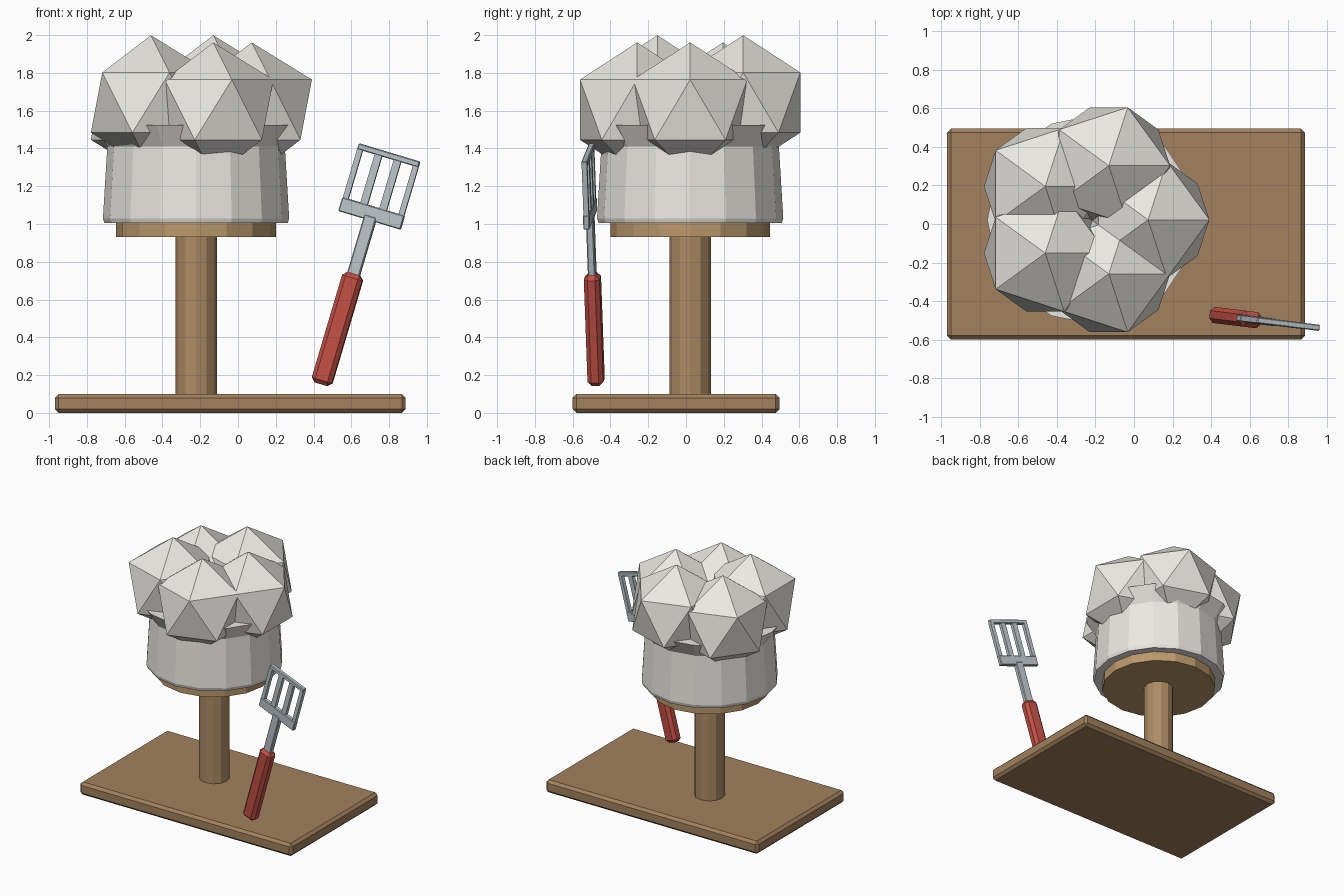
import bpy, bmesh, math
from mathutils import Matrix, Vector

if "Cube" in bpy.data.objects:
    bpy.data.objects.remove(bpy.data.objects["Cube"])

def mat(name, c):
    m = bpy.data.materials.new(name)
    m.diffuse_color = (*c, 1)
    m.use_nodes = True
    m.node_tree.nodes["Principled BSDF"].inputs["Base Color"].default_value = m.diffuse_color
    return m

BOARD = mat("board_wood", (0.36, 0.22, 0.11))
POLE = mat("pole_wood", (0.42, 0.26, 0.13))
DISC = mat("disc_wood", (0.50, 0.32, 0.15))
CLOTH = mat("cloth", (0.83, 0.81, 0.76))
METAL = mat("metal", (0.50, 0.56, 0.59))
RED = mat("red_grip", (0.55, 0.08, 0.06))

def finish(name, bm, m, matrix=Matrix()):
    bmesh.ops.recalc_face_normals(bm, faces=bm.faces)
    me = bpy.data.meshes.new(name)
    bm.to_mesh(me)
    bm.free()
    ob = bpy.data.objects.new(name, me)
    ob.matrix_world = matrix
    me.materials.append(m)
    bpy.context.collection.objects.link(ob)
    return ob

def box(name, lo, hi, m, bevel=0.0, matrix=Matrix()):
    lo, hi = Vector(lo), Vector(hi)
    bm = bmesh.new()
    bmesh.ops.create_cube(bm, size=1, matrix=Matrix.Translation((lo + hi) / 2) @ Matrix.Diagonal((*(hi - lo), 1)))
    if bevel:
        bmesh.ops.bevel(bm, geom=bm.edges[:], offset=bevel, segments=1, affect='EDGES')
    return finish(name, bm, m, matrix)

def lathe(name, profile, sides, m, matrix, phase=0.0):
    bm = bmesh.new()
    rings = []
    for r, z in profile:
        rings.append([bm.verts.new((r * math.cos(math.tau * (i + phase) / sides),
                                    r * math.sin(math.tau * (i + phase) / sides), z)) for i in range(sides)])
    for a, b in zip(rings, rings[1:]):
        for i in range(sides):
            j = (i + 1) % sides
            bm.faces.new((a[i], a[j], b[j], b[i]))
    bm.faces.new(rings[0])
    bm.faces.new(rings[-1])
    return finish(name, bm, m, matrix)

# Stand
box("base_board", (-0.97, -0.6, 0), (0.887, 0.495, 0.1), BOARD, 0.02)
axis = Matrix.Translation((-0.222, 0.022, 0))
lathe("pole", [(0.11, 0.09), (0.11, 0.94)], 12, POLE, axis)
lathe("support_disc", [(0.423, 0.93), (0.423, 1.02)], 16, DISC, axis)

# Hat: tapered band with flared collar, then five overlapping puffs
lathe("hat_band", [(0.485, 1.005), (0.493, 1.03), (0.47, 1.41), (0.54, 1.525)], 16, CLOTH, axis)
for i in range(5):
    a = math.tau * i / 5
    bm = bmesh.new()
    bmesh.ops.create_icosphere(bm, subdivisions=1, radius=0.356)
    pos = (0.295 * math.cos(a), 0.295 * math.sin(a), 1.605 + 0.038 * (i % 2))
    finish(f"hat_puff_{i + 1}", bm, CLOTH, axis @ Matrix.Translation(pos))

# Spatula, built upright along local z and then leaned
tool = (Matrix.Translation((0.44, -0.475, 0.152)) @ Matrix.Rotation(math.radians(-7), 4, 'Z')
        @ Matrix.Rotation(math.radians(16.6), 4, 'Y'))
box("spatula_handle", (-0.056, -0.042, 0), (0.056, 0.042, 0.61), RED, 0.022, tool)
box("spatula_neck", (-0.034, -0.02, 0.58), (0.034, 0.02, 0.93), METAL, 0.006, tool)
box("blade_lower_bar", (-0.173, -0.017, 0.905), (0.173, 0.017, 0.982), METAL, 0.005, tool)
box("blade_top_bar", (-0.17, -0.016, 1.248), (0.17, 0.016, 1.28), METAL, 0.005, tool)
for k, (x, w) in enumerate([(-0.155, 0.03), (-0.053, 0.04), (0.053, 0.04), (0.155, 0.03)]):
    box(f"blade_slat_{k + 1}", (x - w / 2, -0.014, 0.96), (x + w / 2, 0.014, 1.26), METAL, 0.0, tool)
